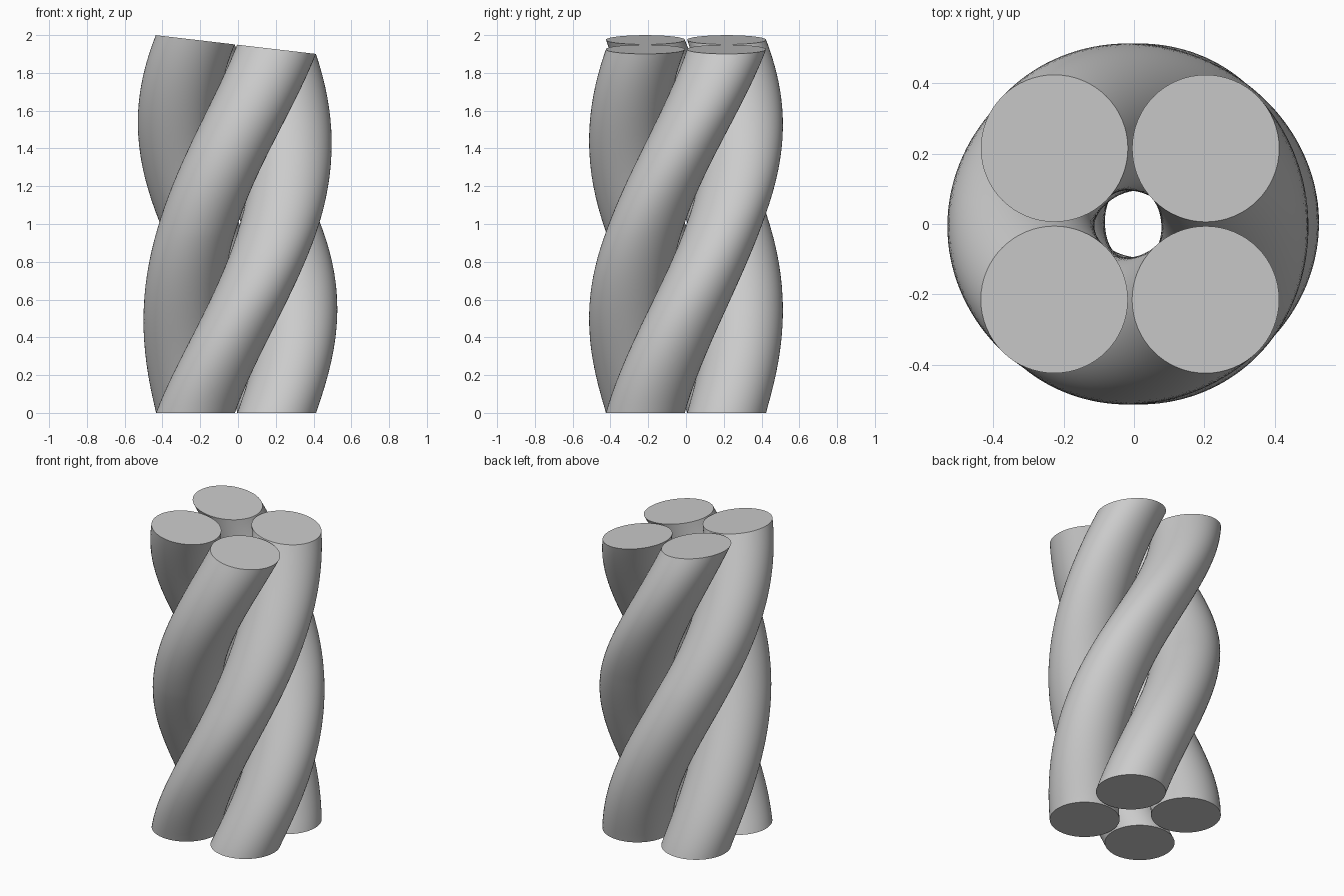
import bpy
import bmesh
from math import pi, sin, cos, radians

cube = bpy.data.objects.get("Cube")
if cube:
    bpy.data.objects.remove(cube, do_unlink=True)

SIDES = 64
STEPS = 72
HEIGHT = 1.95      # height of the axis at the slanted top
RADIUS = 0.209     # radius of one strand
OFFSET = 0.215     # strand centre from the axis, in x and y
TILT = 0.117       # slope of the slanted cross-sections

grey = bpy.data.materials.new("plain_grey")
grey.use_nodes = True
colour = (0.6, 0.6, 0.6, 1)
grey.diffuse_color = colour
grey.node_tree.nodes["Principled BSDF"].inputs["Base Color"].default_value = colour


def twisted(x, y, h):
    """Turn a point of the flat layout about the gently wavering axis."""
    angle = pi * (h / HEIGHT) ** 1.05
    drift = 0.015 * sin(pi * h) - 0.01 * (h - 1) ** 2
    ramp = min(1, h)
    return (x * cos(angle) - y * sin(angle) + drift,
            x * sin(angle) + y * cos(angle),
            h + TILT * ramp * x)


def strand(name, cx, cy):
    bm = bmesh.new()
    rings = []
    for i in range(STEPS + 1):
        h = HEIGHT * i / STEPS
        ring = []
        for j in range(SIDES):
            a = 2 * pi * j / SIDES
            ring.append(bm.verts.new(
                twisted(cx + RADIUS * cos(a), cy + RADIUS * sin(a), h)))
        rings.append(ring)
    # Side wall
    for low, high in zip(rings, rings[1:]):
        for j in range(SIDES):
            k = (j + 1) % SIDES
            bm.faces.new((low[j], low[k], high[k], high[j]))
    # End caps
    bm.faces.new(rings[0][::-1])
    bm.faces.new(rings[-1])
    mesh = bpy.data.meshes.new(name)
    bm.to_mesh(mesh)
    bm.free()
    mesh.materials.append(grey)
    obj = bpy.data.objects.new(name, mesh)
    bpy.context.collection.objects.link(obj)
    return obj


# Four strands wound round one another
strands = [strand(f"{depth}_{side}_strand", sx * OFFSET, sy * OFFSET)
           for sx, side in ((-1, "right"), (1, "left"))
           for sy, depth in ((-1, "front"), (1, "back"))]

bpy.ops.object.select_all(action='DESELECT')
for obj in strands:
    obj.select_set(True)
bpy.context.view_layer.objects.active = strands[0]
bpy.ops.object.shade_smooth_by_angle(angle=radians(35))
